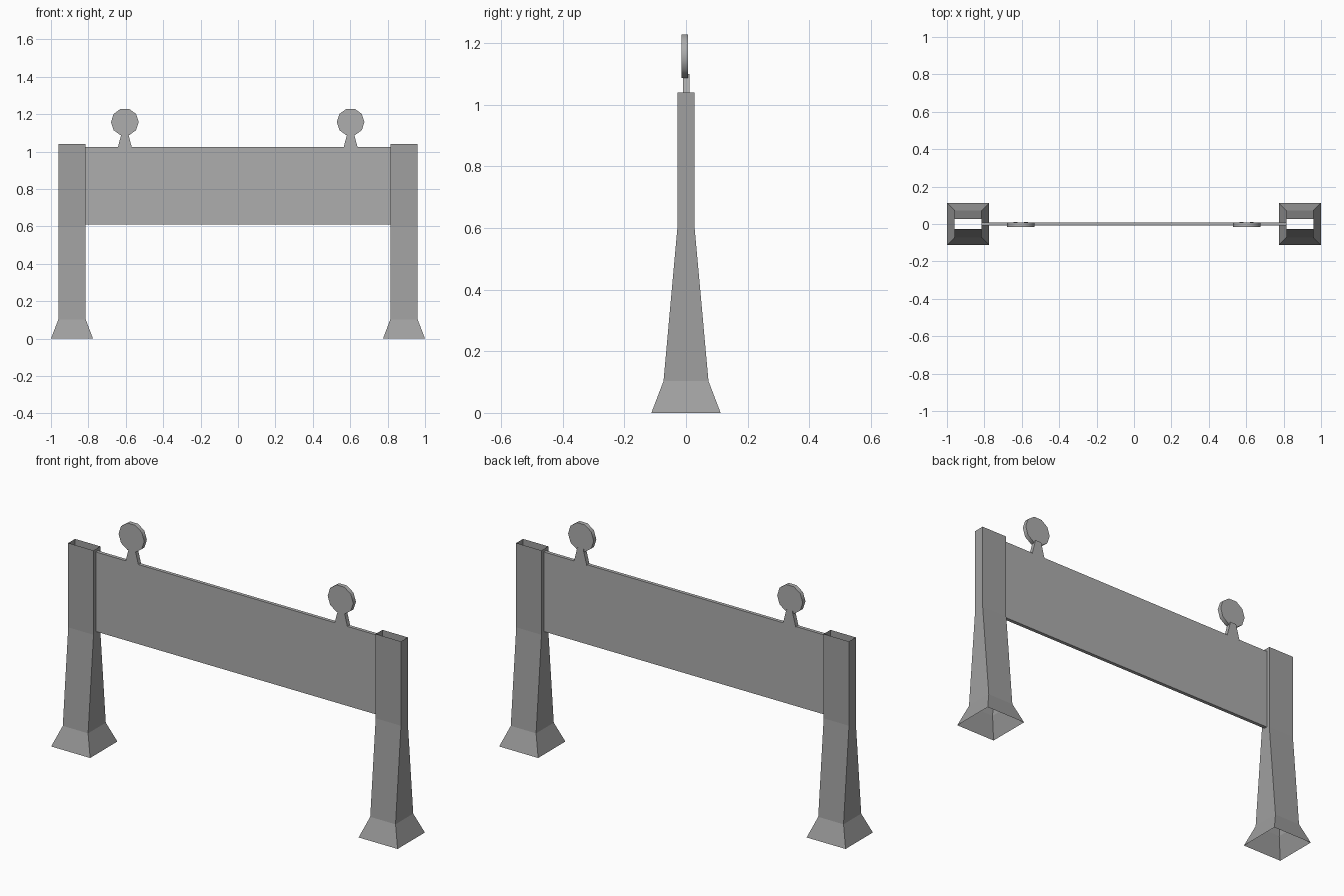
import bpy, math

if "Cube" in bpy.data.objects:
    bpy.data.objects.remove(bpy.data.objects["Cube"])


def grey(name, v):
    mat = bpy.data.materials.new(name)
    mat.diffuse_color = (v, v, v, 1)
    mat.use_nodes = True
    mat.node_tree.nodes["Principled BSDF"].inputs["Base Color"].default_value = mat.diffuse_color
    return mat


POST_GREY, BOARD_GREY = grey("post_grey", 0.35), grey("board_grey", 0.42)


def loft(name, rings, mat, caps=True):
    """Join equal-length rings of points with quads, optionally capping the ends."""
    n = len(rings[0])
    verts = [p for ring in rings for p in ring]
    faces = [(k * n + i, k * n + (i + 1) % n, (k + 1) * n + (i + 1) % n, (k + 1) * n + i)
             for k in range(len(rings) - 1) for i in range(n)]
    if caps:
        last = (len(rings) - 1) * n
        faces += [tuple(reversed(range(n))), tuple(range(last, last + n))]
    mesh = bpy.data.meshes.new(name)
    mesh.from_pydata(verts, [], faces)
    mesh.materials.append(mat)
    obj = bpy.data.objects.new(name, mesh)
    bpy.context.collection.objects.link(obj)
    return obj


def rect(cx, cy, z, hx, hy):
    return [(cx - hx, cy - hy, z), (cx + hx, cy - hy, z),
            (cx + hx, cy + hy, z), (cx - hx, cy + hy, z)]


# Flared posts: square tubes open at both ends (z, half width, half depth)
POST = [(0, 0.1125, 0.1125), (0.103, 0.073, 0.073), (0.6, 0.073, 0.028), (1.04, 0.073, 0.028)]
for side, sx in (("left", -1), ("right", 1)):
    loft(side + "_post", [rect(sx * 0.8875, 0, z, hx, hy) for z, hx, hy in POST],
         POST_GREY, caps=False)

# Barrier board between the posts
loft("board", [rect(0, 0, 0.61, 0.815, 0.009), rect(0, 0, 1.025, 0.815, 0.009)], BOARD_GREY)

# Warning lamps: tapered open stem and ten-sided disc with a smooth rim
for side, cx in (("left", -0.605), ("right", 0.602)):
    loft(side + "_lamp_stem", [rect(cx, 0.001, 1.02, 0.038, 0.011),
                               rect(cx, 0.001, 1.1, 0.017, 0.011)], BOARD_GREY, caps=False)
    rings = [[(cx + 0.074 * math.cos(math.tau * i / 10), y, 1.158 + 0.074 * math.sin(math.tau * i / 10))
              for i in range(10)] for y in (0.007, -0.015)]
    disc = loft(side + "_lamp_disc", rings, BOARD_GREY)
    bpy.ops.object.select_all(action='DESELECT')
    disc.select_set(True)
    bpy.context.view_layer.objects.active = disc
    bpy.ops.object.shade_smooth_by_angle(angle=math.radians(50))
